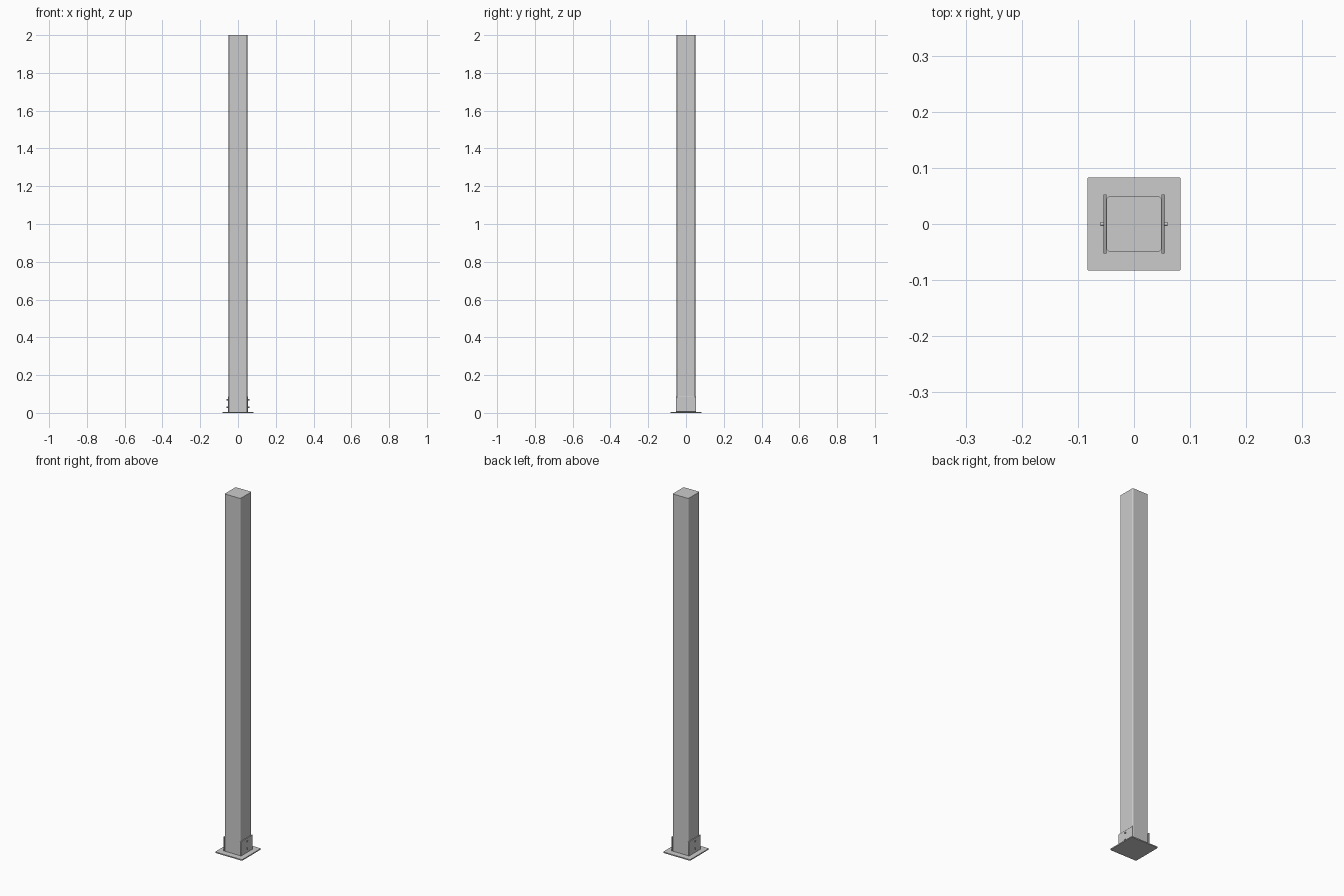
import bpy
import math

if "Cube" in bpy.data.objects:
    bpy.data.objects.remove(bpy.data.objects["Cube"])

steel = bpy.data.materials.new("galvanised_grey")
steel.use_nodes = True
GREY = (0.6, 0.6, 0.6, 1)
steel.diffuse_color = GREY
steel.node_tree.nodes["Principled BSDF"].inputs["Base Color"].default_value = GREY


def finish(ob, name, bevel=0, segments=2, edges="ALL"):
    """Name, colour, round and smooth a part."""
    ob.name = name
    ob.data.materials.append(steel)
    if bevel:
        if edges == "VERTICAL":
            attr = ob.data.attributes.new("bevel_weight_edge", "FLOAT", "EDGE")
            for e in ob.data.edges:
                a, b = (ob.data.vertices[i].co for i in e.vertices)
                attr.data[e.index].value = float(abs(a.z - b.z) > abs(a.x - b.x) + abs(a.y - b.y))
        mod = ob.modifiers.new("rounding", "BEVEL")
        mod.width = bevel
        mod.segments = segments
        mod.limit_method = "WEIGHT" if edges == "VERTICAL" else "NONE"
    bpy.ops.object.shade_smooth_by_angle(angle=math.radians(35))
    return ob


def box(name, size, centre, **kw):
    bpy.ops.mesh.primitive_cube_add(size=1, location=centre)
    ob = bpy.context.object
    ob.scale = size
    bpy.ops.object.transform_apply(location=False, rotation=False, scale=True)
    return finish(ob, name, **kw)


def rod(name, radius, length, centre, sides):
    bpy.ops.mesh.primitive_cylinder_add(vertices=sides, radius=radius, depth=length,
                                        location=centre, rotation=(0, math.pi / 2, 0))
    return finish(bpy.context.object, name)


PLATE = 0.006

# Ground plate and rounded square post
box("base_plate", (0.166, 0.166, PLATE), (0, 0, PLATE / 2), bevel=0.002, edges="VERTICAL")
box("post", (0.098, 0.098, 2 - PLATE), (0, 0, 1 + PLATE / 2),
    bevel=0.006, segments=4, edges="VERTICAL")

# Upright brackets on both sides, each held by two bolts
for side, s in (("left", 1), ("right", -1)):
    box(side + "_bracket", (0.005, 0.106, 0.08), (s * 0.0515, 0, 0.046), bevel=0.001)
    for level, z in (("lower", 0.03), ("upper", 0.07)):
        rod(f"{side}_{level}_bolt", 0.004, 0.008, (s * 0.056, 0, z), 12)
